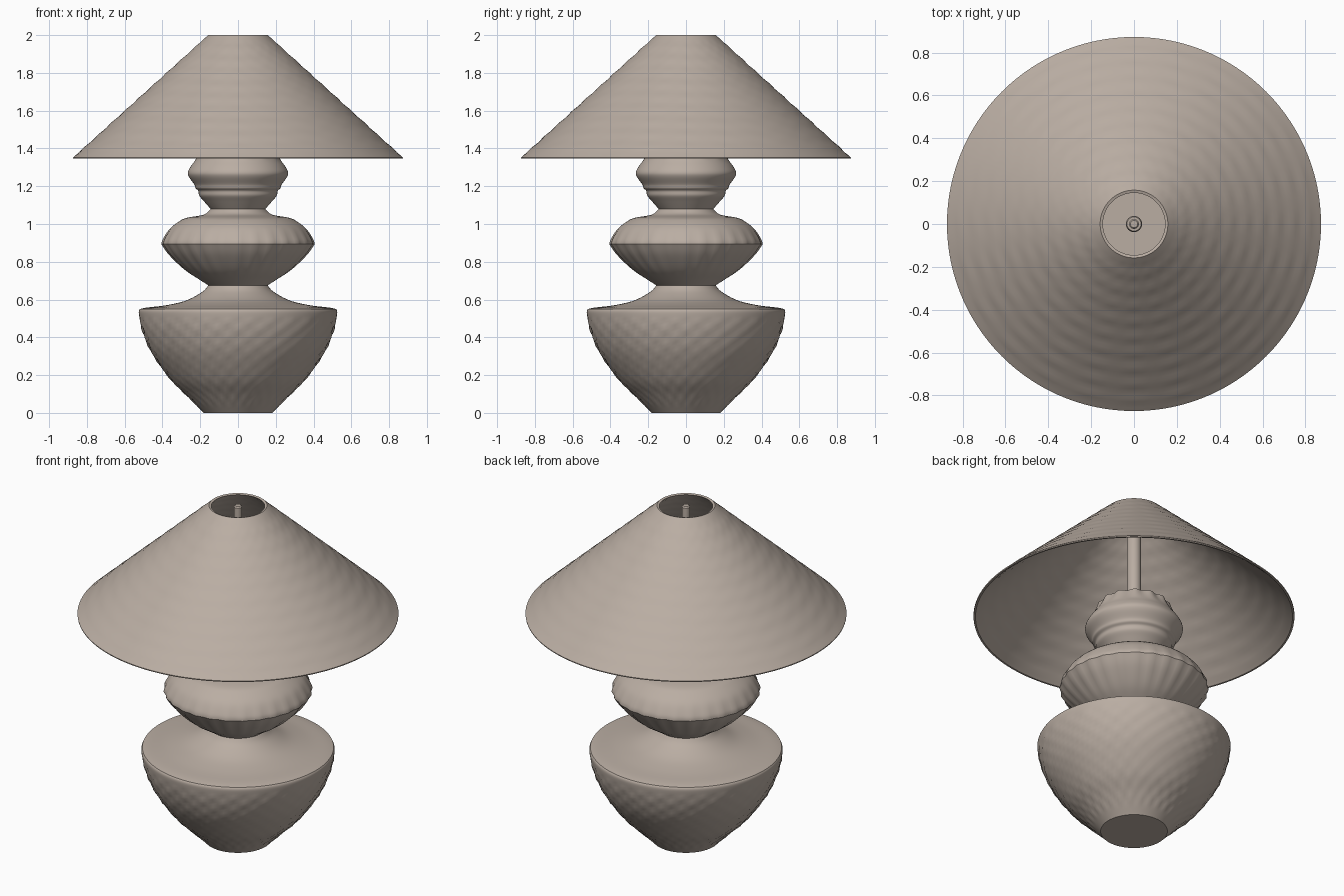
import bpy, math
from mathutils import Vector

if "Cube" in bpy.data.objects:
    bpy.data.objects.remove(bpy.data.objects["Cube"])

clay = bpy.data.materials.new("warm_grey_clay")
clay.diffuse_color = (0.49, 0.42, 0.365, 1)
clay.use_nodes = True
clay.node_tree.nodes["Principled BSDF"].inputs["Base Color"].default_value = clay.diffuse_color


def smooth_profile(pts, n=5):
    # Catmull-Rom curve through the (radius, height) points
    p = [Vector(a) for a in pts]
    p = [p[0]] + p + [p[-1]]
    out = []
    for i in range(1, len(p) - 2):
        a, b, c, d = p[i - 1:i + 3]
        for k in range(n):
            t = k / n
            out.append(0.5 * (2 * b + (c - a) * t + (2 * a - 5 * b + 4 * c - d) * t * t
                              + (3 * b - a - 3 * c + d) * t ** 3))
    return [(v.x, v.y) for v in out] + [tuple(pts[-1])]


def lathe(name, profile, sides, bump=None, closed=False, angle=35):
    # revolve a profile around z, with optional hand-worked relief
    verts, faces = [], []
    for r, z in profile:
        for j in range(sides):
            a = 2 * math.pi * j / sides
            rr = r + (bump(r, z, a) if bump else 0)
            verts.append((rr * math.cos(a), rr * math.sin(a), z))
    n = len(profile)
    for i in range(n if closed else n - 1):
        k = (i + 1) % n
        for j in range(sides):
            m = (j + 1) % sides
            faces.append((i * sides + j, i * sides + m, k * sides + m, k * sides + j))
    if not closed:
        faces.append(tuple(reversed(range(sides))))
        faces.append(tuple(range((n - 1) * sides, n * sides)))
    me = bpy.data.meshes.new(name)
    me.from_pydata(verts, [], faces)
    me.materials.append(clay)
    ob = bpy.data.objects.new(name, me)
    bpy.context.collection.objects.link(ob)
    bpy.ops.object.select_all(action='DESELECT')
    ob.select_set(True)
    bpy.context.view_layer.objects.active = ob
    bpy.ops.object.shade_smooth_by_angle(angle=math.radians(angle))
    return ob


def body_bump(r, z, a):
    if 0.04 < z < 0.5:       # hammered bowl
        return 0.004 * math.cos(28 * a) * math.sin(z * 75)
    if 0.72 < z < 0.99:      # fluted middle bulb
        return 0.004 * math.cos(28 * a) * math.sin(math.pi * (z - 0.72) / 0.27)
    if z > 1.34:             # scalloped rim of the neck
        return 0.008 * math.cos(14 * a) * (z - 1.34) / 0.07
    return 0


# stacked body: bowl, middle bulb and neck bulb
bowl = smooth_profile([(0.182, 0), (0.195, 0.014), (0.275, 0.095), (0.36, 0.18),
                       (0.455, 0.315), (0.505, 0.43), (0.525, 0.525), (0.52, 0.55)], 6)
waist = smooth_profile([(0.52, 0.55), (0.48, 0.558), (0.38, 0.57), (0.275, 0.595),
                        (0.19, 0.64), (0.157, 0.675)])
bulb_low = smooth_profile([(0.157, 0.675), (0.2, 0.703), (0.28, 0.757),
                           (0.36, 0.835), (0.402, 0.893)])
bulb_top = smooth_profile([(0.402, 0.893), (0.395, 0.92), (0.36, 0.975), (0.31, 1.015),
                           (0.27, 1.033), (0.18, 1.05), (0.145, 1.08)])
neck = smooth_profile([(0.145, 1.08), (0.18, 1.12), (0.205, 1.15), (0.21, 1.175),
                       (0.225, 1.19), (0.232, 1.21), (0.26, 1.25), (0.265, 1.275),
                       (0.25, 1.305), (0.222, 1.345), (0.19, 1.41)])
lathe("lamp_body", bowl + waist[1:] + bulb_low[1:] + bulb_top[1:] + neck[1:], 112, body_bump)


# conical shade: thin shell with a gently rippled surface
def shade_bump(r, z, a):
    if 1.37 < z < 1.97:
        return 0.0025 * math.sin(z * 95 + 0.6 * math.sin(3 * a)) * (0.6 + 0.4 * math.cos(24 * a))
    return 0


N = 48
outer = [(0.873 + (0.158 - 0.873) * t, 1.352 + 0.648 * t) for t in (i / N for i in range(N + 1))]
inner = [(r - 0.013, z - 0.004) for r, z in reversed(outer)]
inner[-1] = (0.862, 1.346)
lathe("lamp_shade", [(0.872, 1.346)] + outer + inner, 120, shade_bump, closed=True)

# central rod with a narrower tip
lathe("rod", [(0.038, 1.38), (0.038, 1.88), (0.033, 1.89)], 24)
lathe("rod_tip", [(0.023, 1.88), (0.023, 1.993), (0.017, 2.0)], 20)
